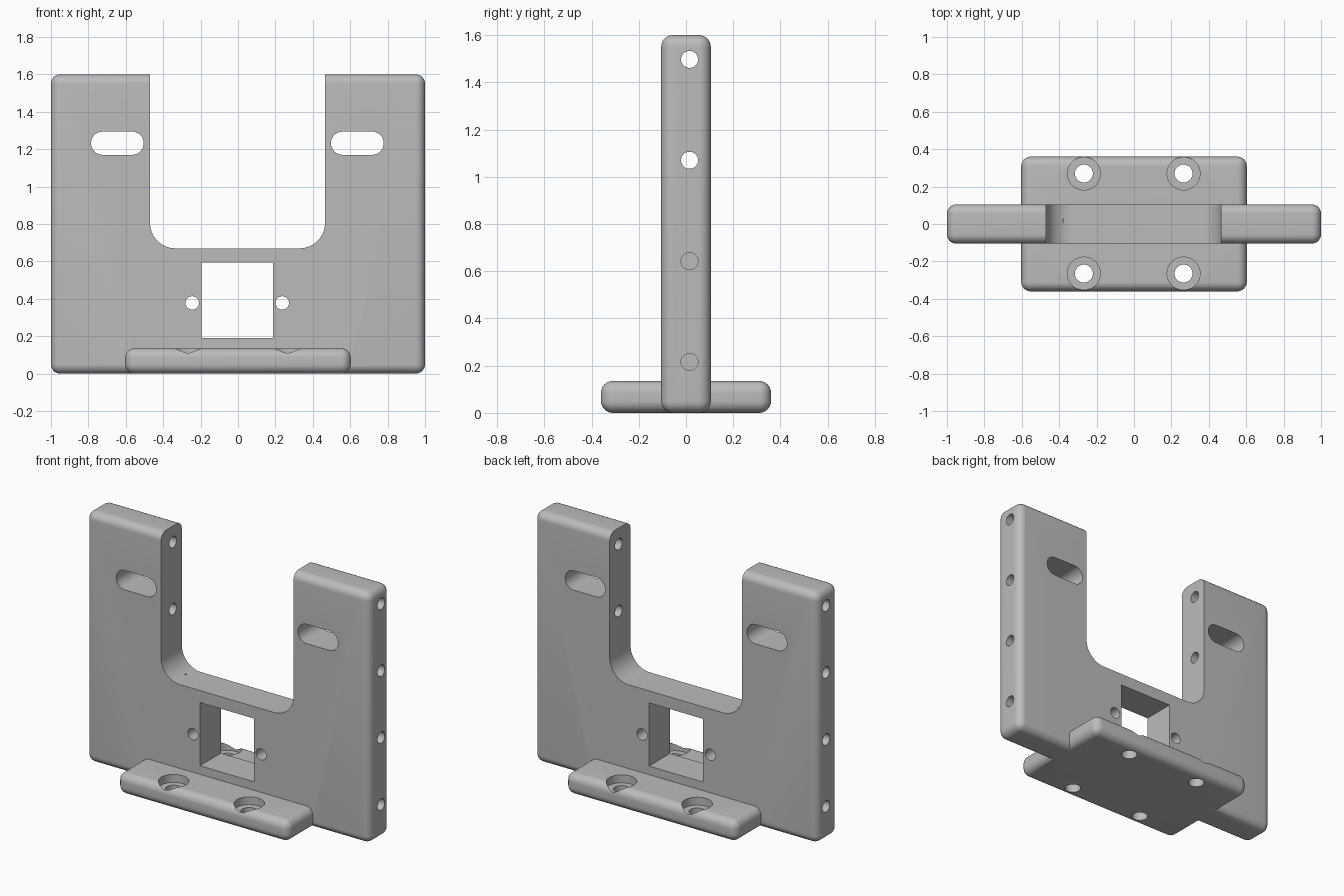
import bpy
import bmesh
import math
from mathutils import Matrix, Vector

default = bpy.data.objects.get("Cube")
if default:
    bpy.data.objects.remove(default, do_unlink=True)

grey = bpy.data.materials.new("satin grey")
grey.use_nodes = True
colour = (0.5, 0.5, 0.5, 1)
grey.diffuse_color = colour
grey.node_tree.nodes["Principled BSDF"].inputs["Base Color"].default_value = colour


def make_object(name, bm):
    mesh = bpy.data.meshes.new(name)
    bmesh.ops.recalc_face_normals(bm, faces=bm.faces)
    bm.to_mesh(mesh)
    bm.free()
    mesh.materials.append(grey)
    obj = bpy.data.objects.new(name, mesh)
    bpy.context.collection.objects.link(obj)
    return obj


def box(name, low, high, radius=0, only_axis=None):
    """Box between two corners, with edges rounded (all, or those along one axis)."""
    low, high = Vector(low), Vector(high)
    bm = bmesh.new()
    bmesh.ops.create_cube(bm, size=1)
    bmesh.ops.scale(bm, vec=high - low, verts=bm.verts)
    bmesh.ops.translate(bm, vec=(low + high) / 2, verts=bm.verts)
    if radius:
        edges = [e for e in bm.edges if only_axis is None or
                 abs((e.verts[0].co - e.verts[1].co).normalized()[only_axis]) > 0.9]
        bmesh.ops.bevel(bm, geom=edges, offset=radius, segments=8 if only_axis is None else 16,
                        profile=0.5, affect='EDGES', clamp_overlap=True)
    return make_object(name, bm)


def rod(start, end, radius):
    """Cylinder cutter between two points."""
    start, end = Vector(start), Vector(end)
    axis = end - start
    bm = bmesh.new()
    turn = axis.to_track_quat('Z', 'Y').to_matrix().to_4x4()
    bmesh.ops.create_cone(bm, cap_ends=True, segments=40, radius1=radius, radius2=radius,
                          depth=axis.length,
                          matrix=Matrix.Translation((start + end) / 2) @ turn)
    return make_object("cutter", bm)


def combine(target, other, operation):
    """Apply a boolean and drop the helper."""
    mod = target.modifiers.new("boolean", 'BOOLEAN')
    mod.operation, mod.solver, mod.object = operation, 'EXACT', other
    bpy.context.view_layer.objects.active = target
    bpy.ops.object.modifier_apply(modifier=mod.name)
    bpy.data.objects.remove(other, do_unlink=True)


# Upright wall and foot plate
bracket = box("mounting_bracket", (-1, -0.105, 0), (1, 0.105, 1.6), 0.05)
foot = box("foot_plate", (-0.603, -0.36, 0), (0.603, 0.36, 0.135), 0.05)

# Counterbored screw holes in the foot
for x in (-0.268, 0.265):
    for y in (-0.265, 0.27):
        combine(foot, rod((x, y, -0.1), (x, y, 0.3), 0.048), 'DIFFERENCE')
        combine(foot, rod((x, y, 0.085), (x, y, 0.3), 0.088), 'DIFFERENCE')

# Open U notch with rounded lower corners, and the square window
notch = box("cutter", (-0.47, -0.5, 0.67), (0.465, 0.5, 2), 0.135, only_axis=1)
combine(bracket, notch, 'DIFFERENCE')
combine(bracket, box("cutter", (-0.195, -0.5, 0.19), (0.187, 0.5, 0.593)), 'DIFFERENCE')

# Rounded slots in the arms, and small holes beside the window
for x in (-0.645, 0.638):
    slot = box("cutter", (x - 0.141, -0.5, 1.17), (x + 0.141, 0.5, 1.294), 0.0619, only_axis=1)
    combine(bracket, slot, 'DIFFERENCE')
for x in (-0.245, 0.237):
    combine(bracket, rod((x, -0.5, 0.378), (x, 0.5, 0.378), 0.036), 'DIFFERENCE')

# Side bores: through the arms, blind lower down
for side in (-1, 1):
    for z in (1.497, 1.07, 0.643, 0.216):
        combine(bracket, rod((side * 1.2, 0.015, z), (side * 0.378, 0.015, z), 0.036), 'DIFFERENCE')

combine(bracket, foot, 'UNION')

bpy.ops.object.select_all(action='DESELECT')
bracket.select_set(True)
bpy.context.view_layer.objects.active = bracket
bpy.ops.object.shade_smooth_by_angle(angle=math.radians(30))
